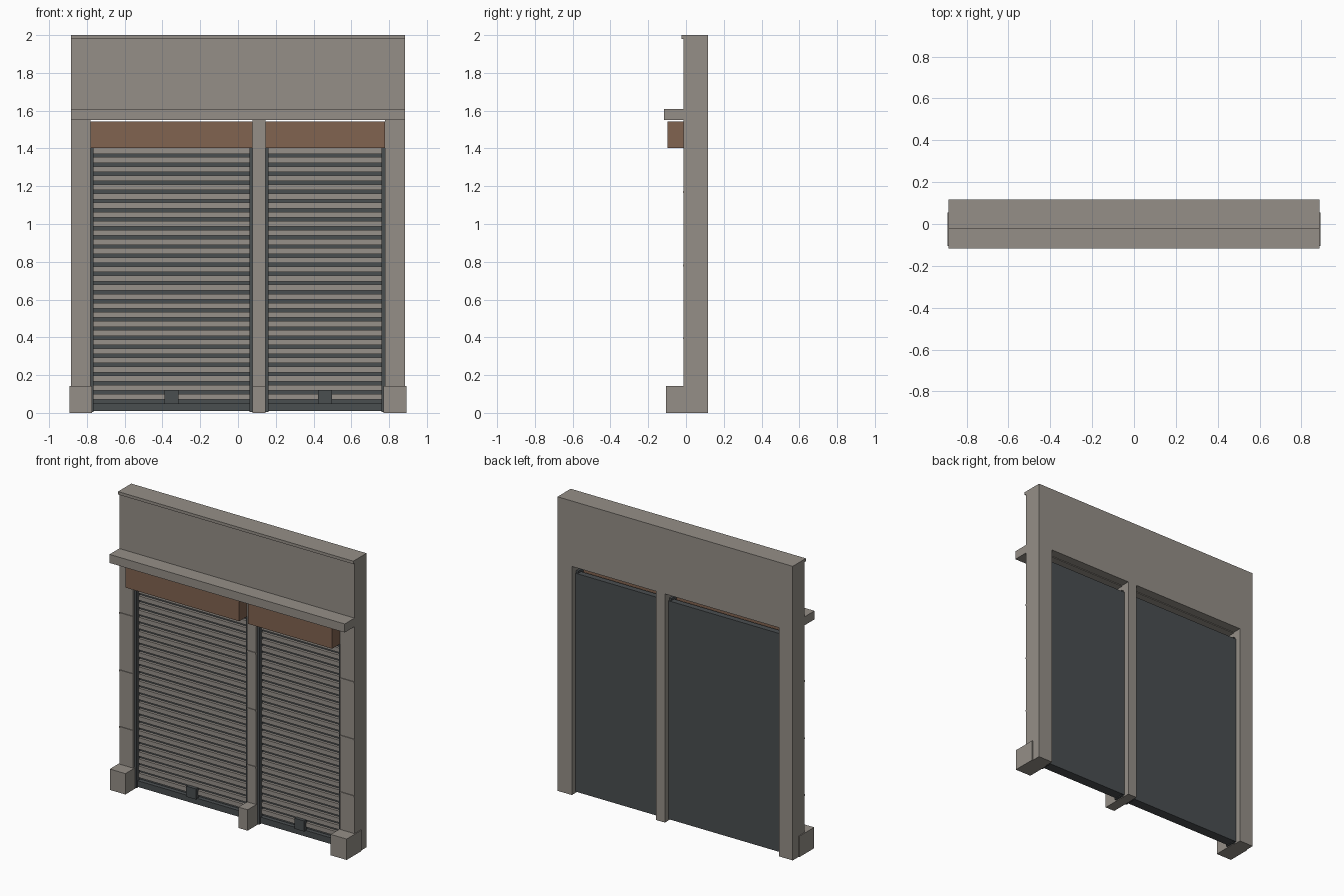
import bpy, bmesh

if "Cube" in bpy.data.objects:
    bpy.data.objects.remove(bpy.data.objects["Cube"])


def material(name, rgb):
    m = bpy.data.materials.new(name)
    m.diffuse_color = (*rgb, 1)
    m.use_nodes = True
    m.node_tree.nodes["Principled BSDF"].inputs["Base Color"].default_value = m.diffuse_color
    return m


STONE = material("warm_grey_stone", (0.30, 0.275, 0.245))
SLAT = material("grey_slat", (0.31, 0.285, 0.255))
DARK = material("dark_slate_metal", (0.068, 0.077, 0.081))
BROWN = material("brown_box", (0.22, 0.125, 0.08))


def boxes(name, mat, items):
    """One object made of boxes, each given as (x0, x1, y0, y1, z0, z1)."""
    bm = bmesh.new()
    for x0, x1, y0, y1, z0, z1 in items:
        vs = bmesh.ops.create_cube(bm, size=1)["verts"]
        for v in vs:
            v.co = (x1 if v.co.x > 0 else x0,
                    y1 if v.co.y > 0 else y0,
                    z1 if v.co.z > 0 else z0)
    me = bpy.data.meshes.new(name)
    bm.to_mesh(me)
    bm.free()
    me.materials.append(mat)
    ob = bpy.data.objects.new(name, me)
    bpy.context.collection.objects.link(ob)
    return ob


W = 0.885
BACK, FRONT = 0.117, -0.012

# upper wall, coping and ledge
boxes("upper_wall", STONE, [(-W, W, FRONT, BACK, 1.555, 1.98)])
boxes("coping", STONE, [(-W, W, -0.025, BACK, 1.98, 2.0)])
boxes("ledge", STONE, [(-W, W, -0.117, 0.055, 1.55, 1.608)])

# pillars with plinths and thin joint bands
for side, x0, x1 in (("left", -W, -0.78), ("middle", 0.077, 0.145), ("right", 0.777, W)):
    boxes(side + "_pillar", STONE, [(x0, x1, FRONT, BACK, 0, 1.555)])
    out0 = 0.006 if side != "middle" else 0.001
    boxes(side + "_plinth", STONE, [(x0 - out0, x1 + out0, -0.105, 0.055, 0, 0.142)])
    boxes(side + "_joint_bands", STONE,
          [(x0, x1, -0.017, 0, z - 0.005, z + 0.005) for z in (0.395, 0.78, 1.17)])

# rolling shutters
N, Z0, Z1 = 28, 0.052, 1.402
PITCH = (Z1 - Z0) / N
for side, x0, x1, hx in (("left", -0.78, 0.077, -0.353), ("right", 0.145, 0.777, 0.461)):
    g = 0.016
    boxes(side + "_guide_rails", DARK,
          [(x0, x0 + g, 0.0, 0.07, 0.005, 1.51), (x1 - g, x1, 0.0, 0.07, 0.005, 1.51)])
    boxes(side + "_shutter_panel", DARK, [(x0 + 0.002, x1 - 0.002, 0.04, 0.08, 0.01, 1.495)])
    boxes(side + "_slats", SLAT,
          [(x0 + g, x1 - g, 0.022, 0.041, Z0 + i * PITCH + 0.018, Z0 + (i + 1) * PITCH)
           for i in range(N)])
    boxes(side + "_bottom_bar", DARK, [(x0 + g, x1 - g, 0.012, 0.042, 0.01, 0.052)])
    boxes(side + "_handle", DARK, [(hx - 0.037, hx + 0.037, 0.0, 0.03, 0.048, 0.12)])
    # shutter housing
    boxes(side + "_shutter_box", BROWN, [(x0, x1, -0.097, 0.015, 1.403, 1.543)])
